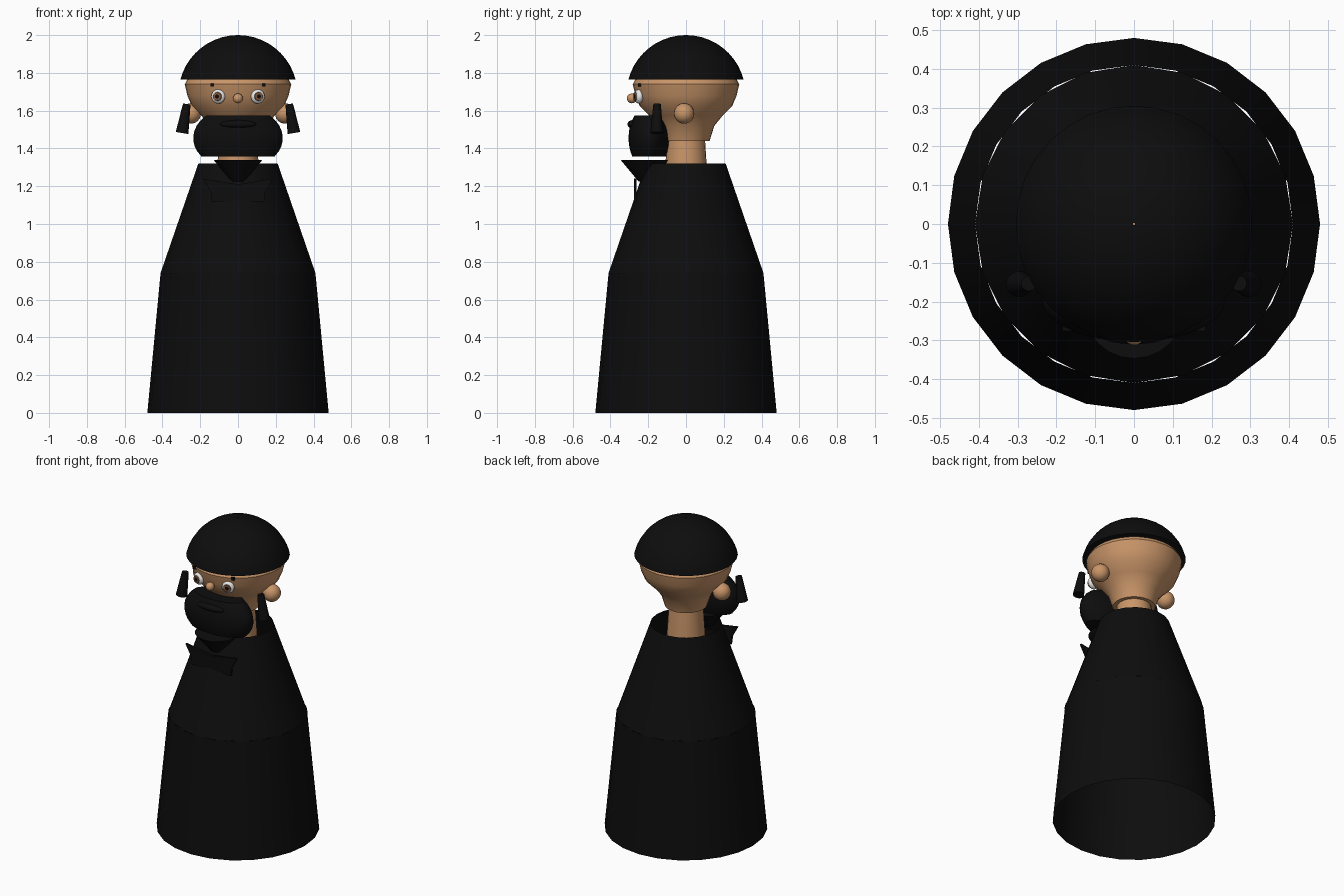
import bpy, bmesh, math
from mathutils import Matrix, Vector

if "Cube" in bpy.data.objects:
    bpy.data.objects.remove(bpy.data.objects["Cube"])


def mat(name, rgb):
    m = bpy.data.materials.new(name)
    m.diffuse_color = (*rgb, 1)
    m.use_nodes = True
    m.node_tree.nodes["Principled BSDF"].inputs["Base Color"].default_value = m.diffuse_color
    return m


BLACK = mat("black", (0.004, 0.004, 0.004))
SKIN = mat("skin", (0.58, 0.30, 0.14))
WHITE = mat("white", (0.85, 0.85, 0.85))
BROWN = mat("iris_brown", (0.22, 0.10, 0.045))


def finish(bm, name, material, smooth=30):
    bmesh.ops.recalc_face_normals(bm, faces=bm.faces)
    me = bpy.data.meshes.new(name)
    bm.to_mesh(me)
    bm.free()
    me.materials.append(material)
    ob = bpy.data.objects.new(name, me)
    bpy.context.collection.objects.link(ob)
    if smooth:
        bpy.ops.object.select_all(action='DESELECT')
        ob.select_set(True)
        bpy.context.view_layer.objects.active = ob
        bpy.ops.object.shade_smooth_by_angle(angle=math.radians(smooth))
    return ob


def lathe(name, profile, material, n=24, centre=(0, 0, 0), scale=(1, 1, 1), caps=False):
    """Spin (radius, z) points into rings; ends stay open unless caps is set."""
    bm = bmesh.new()
    rings = []
    for r, z in profile:
        rings.append([bm.verts.new((centre[0] + r * scale[0] * math.cos(2 * math.pi * i / n),
                                    centre[1] + r * scale[1] * math.sin(2 * math.pi * i / n),
                                    centre[2] + z * scale[2])) for i in range(n)])
    for a, b in zip(rings, rings[1:]):
        for i in range(n):
            j = (i + 1) % n
            bm.faces.new((a[i], a[j], b[j], b[i]))
    if caps:
        bm.faces.new(rings[0])
        bm.faces.new(rings[-1])
    return finish(bm, name, material)


def ball(name, centre, radii, material, yaw=0.0, n=20):
    bm = bmesh.new()
    m = Matrix.Translation(centre) @ Matrix.Rotation(yaw, 4, 'Z') @ Matrix.Diagonal((*radii, 1))
    bmesh.ops.create_uvsphere(bm, u_segments=n, v_segments=n // 2 + 2, radius=1, matrix=m)
    return finish(bm, name, material, 60)


def rod(name, p, q, r1, r2, material, n=16):
    """Cone frustum from p to q."""
    p, q = Vector(p), Vector(q)
    d = q - p
    bm = bmesh.new()
    m = Matrix.Translation((p + q) / 2) @ d.to_track_quat('Z', 'Y').to_matrix().to_4x4()
    bmesh.ops.create_cone(bm, cap_ends=True, segments=n, radius1=r1, radius2=r2,
                          depth=d.length, matrix=m)
    return finish(bm, name, material)


# robe: two open frustums
lathe("robe_skirt", [(0.48, 0), (0.41, 0.74)], BLACK)
lathe("robe_shoulders", [(0.41, 0.74), (0.21, 1.32)], BLACK, n=20)

# neck and head
lathe("neck", [(0.115, 1.22), (0.1, 1.46)], SKIN)
lathe("head", [(0.125, 1.44), (0.15, 1.52), (0.195, 1.575), (0.245, 1.625),
               (0.268, 1.68), (0.282, 1.74), (0.268, 1.765)], SKIN, n=32, caps=True)

# domed cap, a slice of a sphere
R, ZC = 0.3155, 1.6845
low = math.asin((1.765 - ZC) / R)
angles = [low + (math.pi / 2 - 0.01 - low) * i / 10 for i in range(11)]
lathe("cap", [(R * math.cos(a), ZC + R * math.sin(a)) for a in angles], BLACK, n=32)

# beard: flattened ellipsoid with flat top and bottom
zs = [-0.098 + 0.218 * i / 8 for i in range(9)]
lathe("beard", [(math.sqrt(1 - (z / 0.17) ** 2), z) for z in zs], BLACK, n=28,
      centre=(0, -0.196, 1.455), scale=(0.237, 0.108, 1), caps=True)
ball("mouth", (0, -0.28, 1.528), (0.098, 0.03, 0.022), BLACK)
# pointed beard tip below
lathe("beard_tip", [(0.13, 1.34), (0.035, 1.226)], BLACK, centre=(0, -0.217, 0), caps=True)

# nose
ball("nose", (0, -0.287, 1.665), (0.026, 0.026, 0.026), SKIN)

for side, s in (("left", -1), ("right", 1)):
    # ears and side locks
    ball(side + "_ear", (s * 0.25, -0.01, 1.585), (0.054, 0.054, 0.054), SKIN)
    rod(side + "_side_lock", (s * 0.296, -0.155, 1.482), (s * 0.271, -0.153, 1.635),
        0.034, 0.02, BLACK)
    # eyes turned slightly outwards
    yaw = s * 0.25
    c = Vector((s * 0.105, -0.25, 1.675))
    f = Vector((math.sin(yaw), -math.cos(yaw), 0))
    ball(side + "_eye", c, (0.038, 0.023, 0.038), WHITE, yaw)
    rod(side + "_iris", c + f * 0.016, c + f * 0.0245, 0.024, 0.022, BROWN)
    rod(side + "_pupil", c + f * 0.018, c + f * 0.027, 0.012, 0.011, BLACK)
    # brow stubs
    bm = bmesh.new()
    bmesh.ops.create_cube(bm, size=1, matrix=Matrix.Translation((s * 0.136, -0.242, 1.736))
                          @ Matrix.Diagonal((0.02, 0.022, 0.018, 1)))
    finish(bm, side + "_brow", BLACK, 0)
    # bow wings on the chest
    bm = bmesh.new()
    outline = [(0, 1.125), (0.138, 1.115), (0.145, 1.17), (0.185, 1.24), (0, 1.21)]
    face = bm.faces.new([bm.verts.new((s * x, -0.276, z)) for x, z in outline])
    ext = bmesh.ops.extrude_face_region(bm, geom=[face])
    bmesh.ops.translate(bm, vec=(0, 0.015, 0),
                        verts=[v for v in ext["geom"] if isinstance(v, bmesh.types.BMVert)])
    finish(bm, side + "_bow_wing", BLACK, 0)
